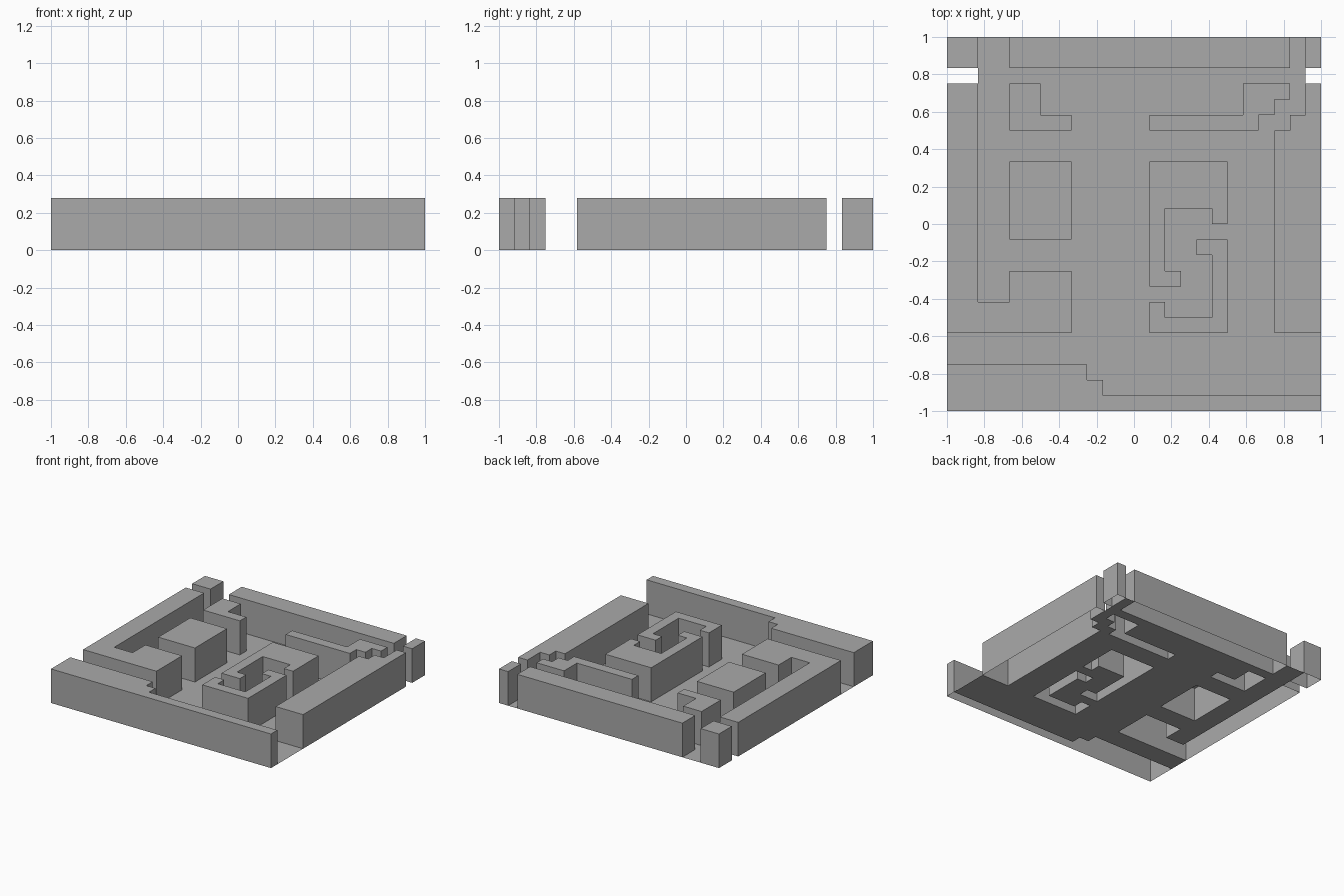
import bpy, bmesh

if "Cube" in bpy.data.objects:
    bpy.data.objects.remove(bpy.data.objects["Cube"])

CELL = 1 / 12          # layout grid: 24 x 24 cells over 2 x 2 units
HEIGHT = 0.28

stone = bpy.data.materials.new("grey stone")
stone.diffuse_color = (0.4, 0.4, 0.4, 1)
stone.use_nodes = True
stone.node_tree.nodes["Principled BSDF"].inputs["Base Color"].default_value = stone.diffuse_color


def finish(bm, name):
    mesh = bpy.data.meshes.new(name)
    bm.to_mesh(mesh)
    bm.free()
    mesh.materials.append(stone)
    obj = bpy.data.objects.new(name, mesh)
    bpy.context.collection.objects.link(obj)
    return obj


def outline(corners):
    """Right-angled outline: run along x, then along y, from corner to corner."""
    pts = []
    for k, (x, y) in enumerate(corners):
        pts += [(x, y), (corners[(k + 1) % len(corners)][0], y)]
    return pts


def wall(name, corners):
    """Hollow wall block: top and sides, open underneath."""
    pts = outline(corners)
    bm = bmesh.new()
    low = [bm.verts.new((x * CELL - 1, y * CELL - 1, 0)) for x, y in pts]
    top = [bm.verts.new((v.co.x, v.co.y, HEIGHT)) for v in low]
    bm.faces.new(top)
    n = len(pts)
    for i in range(n):
        j = (i + 1) % n
        bm.faces.new((low[i], low[j], top[j], top[i]))
    finish(bm, name)


def inside(x, y, pts):
    hit = False
    for (x0, y0), (x1, y1) in zip(pts, pts[1:] + pts[:1]):
        if (y0 > y) != (y1 > y) and x0 > x:
            hit = not hit
    return hit


walls = {
    # outer walls
    "front_wall": [(0, 0), (24, 1), (10, 2), (9, 3)],
    "left_wall": [(0, 5), (8, 9), (4, 7), (2, 21)],
    "right_wall": [(21, 5), (24, 21), (23, 19), (22, 18)],
    "back_wall": [(4, 22), (22, 24)],
    "back_left_corner": [(0, 22), (2, 24)],
    "back_right_corner": [(23, 22), (24, 24)],
    # free-standing block and inner walls
    "square_block": [(4, 11), (8, 16)],
    "inner_wall_left": [(4, 18), (8, 19), (6, 21)],
    "inner_wall_right": [(13, 18), (20, 19), (21, 20), (22, 21), (19, 19)],
    # walled chamber with two doorways
    "chamber_back": [(13, 8), (15, 9), (14, 13), (17, 12), (18, 16)],
    "chamber_front": [(13, 5), (18, 11), (16, 10), (17, 6), (14, 7)],
}
for name, corners in walls.items():
    wall(name, corners)

# floor: every cell that is not under a wall, open at the two side gaps
outlines = [outline(c) for c in walls.values()]
gaps = {(0, 21), (1, 21), (23, 21)}
bm = bmesh.new()
for i in range(24):
    for j in range(24):
        if (i, j) in gaps or any(inside(i + .5, j + .5, p) for p in outlines):
            continue
        bm.faces.new([bm.verts.new(((i + a) * CELL - 1, (j + b) * CELL - 1, 0))
                      for a, b in ((0, 0), (1, 0), (1, 1), (0, 1))])
bmesh.ops.remove_doubles(bm, verts=bm.verts, dist=0.001)
finish(bm, "floor")
